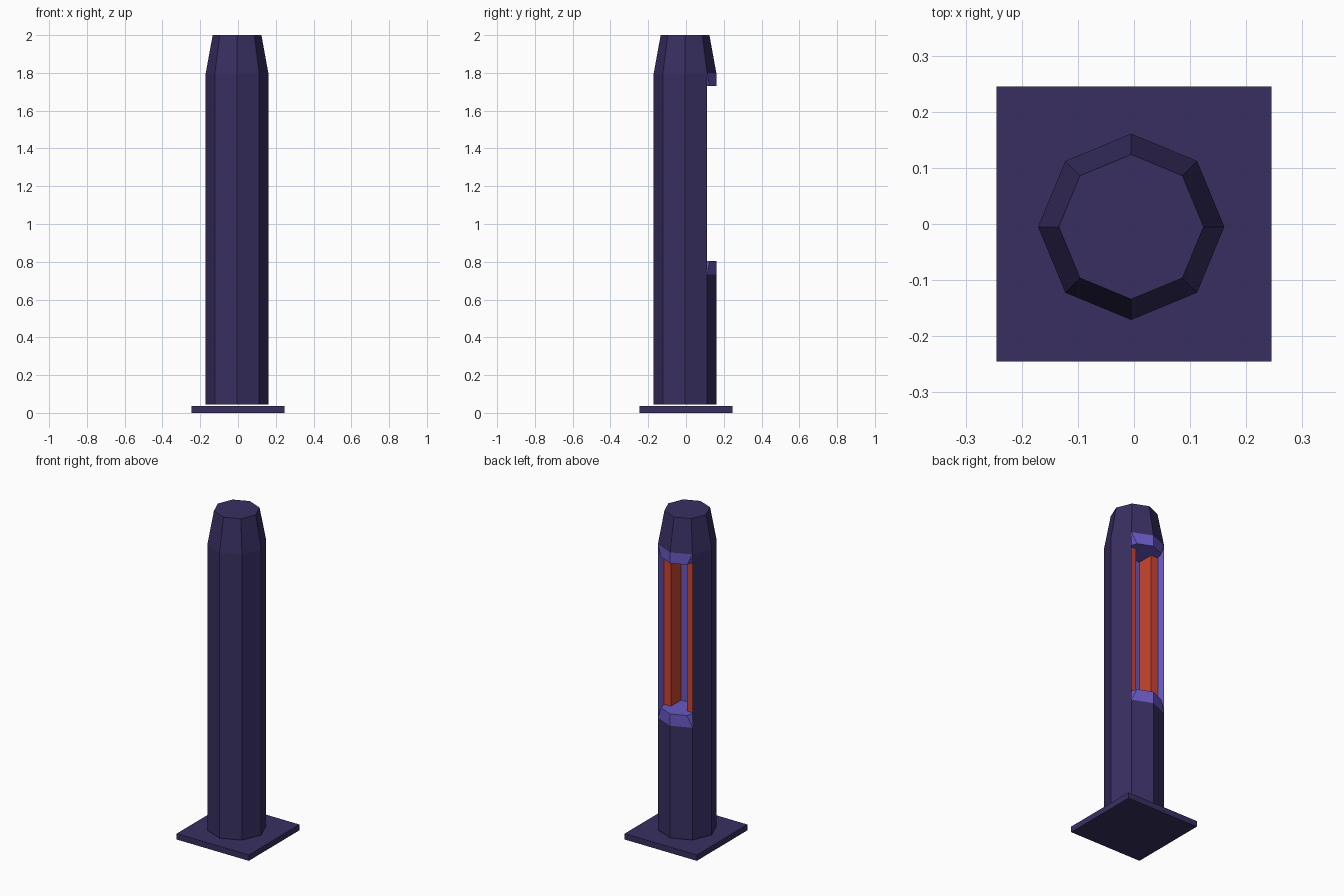
import bpy, bmesh, math

if "Cube" in bpy.data.objects:
    bpy.data.objects.remove(bpy.data.objects["Cube"])

CX, CY = -0.005, -0.005      # post sits slightly off the plate centre


def material(name, rgb):
    m = bpy.data.materials.new(name)
    m.diffuse_color = (*rgb, 1)
    m.use_nodes = True
    m.node_tree.nodes["Principled BSDF"].inputs["Base Color"].default_value = m.diffuse_color
    return m


dark = material("dark_purple", (0.04, 0.028, 0.12))
light = material("light_purple", (0.14, 0.10, 0.55))
red = material("red", (0.60, 0.06, 0.03))


def finish(bm, name, mats):
    bmesh.ops.recalc_face_normals(bm, faces=bm.faces)
    me = bpy.data.meshes.new(name)
    bm.to_mesh(me)
    bm.free()
    for m in mats:
        me.materials.append(m)
    ob = bpy.data.objects.new(name, me)
    bpy.context.collection.objects.link(ob)
    return ob


# base plate
bm = bmesh.new()
bmesh.ops.create_cube(bm, size=1)
for v in bm.verts:
    v.co = (v.co.x * 0.49, v.co.y * 0.49, (v.co.z + 0.5) * 0.036)
finish(bm, "base_plate", [dark])

# octagonal post with tapered top, open on the two back faces
bm = bmesh.new()


def face(verts, mat=0):
    bm.faces.new(verts).material_index = mat


def ring(r, z):
    return [bm.verts.new((CX + r * math.cos(i * math.pi / 4),
                          CY + r * math.sin(i * math.pi / 4), z)) for i in range(8)]


rings = [ring(0.166, 0.044), ring(0.166, 0.733), ring(0.166, 1.797), ring(0.129, 2.0)]
for level in range(3):
    a, b = rings[level], rings[level + 1]
    for i in range(8):
        if level == 1 and i in (1, 2):
            continue
        j = (i + 1) % 8
        face([a[i], a[j], b[j], b[i]])
face(rings[0])
face(rings[3])

# recess: half profile from the lip, past the red bars, to the back wall
HALF = [(0.088, 0.129), (0.103, 0.08), (0.055, 0.08), (0.055, -0.02)]


def recess_end(outer, z):
    """Sill or lintel of the opening; returns corner and inner points per side."""
    mid = bm.verts.new((CX, CY + 0.166, z))
    sides = []
    for s, corner in ((1, outer[1]), (-1, outer[3])):
        pts = [bm.verts.new((CX + s * x, CY + y, z)) for x, y in HALF]
        face([corner, outer[2], mid, pts[0]], 1)
        face([corner, pts[0], pts[1]], 1)
        sides.append([corner] + pts)
    face([mid] + sides[0][1:] + sides[1][:0:-1], 1)
    return sides


low = recess_end(rings[1], 0.805)
high = recess_end(rings[2], 1.73)

# recess walls: light jambs, red bar faces, light back wall
for lo, hi in zip(low, high):
    for p, q, mat in ((0, 2, 1), (2, 3, 2), (3, 4, 2)):
        face([lo[p], lo[q], hi[q], hi[p]], mat)
face([low[0][4], low[1][4], high[1][4], high[0][4]], 1)
finish(bm, "post", [dark, light, red])
